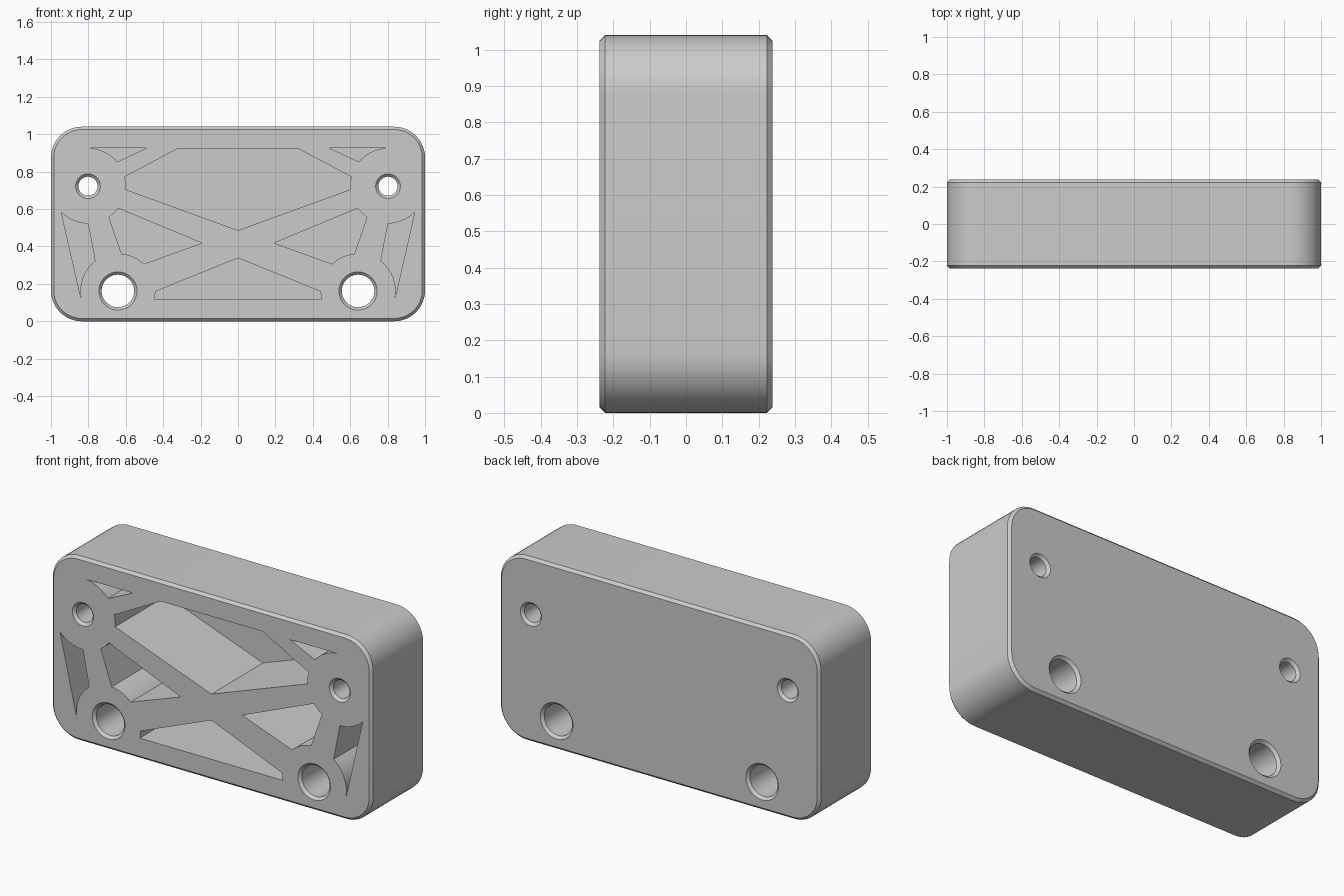
import bpy, bmesh
from math import cos, sin, pi, atan2, hypot

cube = bpy.data.objects.get("Cube")
if cube:
    bpy.data.objects.remove(cube, do_unlink=True)

HALF_W, HEIGHT, HALF_D = 1.0, 1.04, 0.2375
CHAMFER, CORNER, FLOOR_Y = 0.015, 0.165, 0.222
SMALL, LARGE = (0.802, 0.722), (0.642, 0.162)   # hole centres (x, z)

grey = bpy.data.materials.new("grey")
grey.use_nodes = True
grey.diffuse_color = (0.6, 0.6, 0.6, 1)
grey.node_tree.nodes["Principled BSDF"].inputs["Base Color"].default_value = (0.6, 0.6, 0.6, 1)


def loft(bm, rings):
    """Closed solid through (y, outline) rings, each outline in x, z."""
    loops = [[bm.verts.new((x, y, z)) for x, z in pts] for y, pts in rings]
    n = len(loops[0])
    for a, b in zip(loops, loops[1:]):
        for i in range(n):
            j = (i + 1) % n
            bm.faces.new((a[i], a[j], b[j], b[i]))
    bm.faces.new(loops[0])
    bm.faces.new(loops[-1])


def to_object(bm, name):
    bmesh.ops.recalc_face_normals(bm, faces=bm.faces)
    mesh = bpy.data.meshes.new(name)
    bm.to_mesh(mesh)
    bm.free()
    mesh.materials.append(grey)
    obj = bpy.data.objects.new(name, mesh)
    bpy.context.collection.objects.link(obj)
    return obj


def rounded_rect(inset, steps=12):
    r, pts = CORNER - inset, []
    dx, dz, mid = HALF_W - CORNER, HEIGHT / 2 - CORNER, HEIGHT / 2
    for k, (sx, sz) in enumerate([(1, 1), (-1, 1), (-1, -1), (1, -1)]):
        for i in range(steps + 1):
            a = (k + i / steps) * pi / 2
            pts.append((sx * dx + r * cos(a), mid + sz * dz + r * sin(a)))
    return pts


def circle(centre, r, n=48):
    return [(centre[0] + r * cos(2 * pi * i / n), centre[1] + r * sin(2 * pi * i / n))
            for i in range(n)]


def arc(centre, start, end, steps=8):
    """Short arc about a hole centre, from one point to another."""
    (cx, cz), (sx, sz), (ex, ez) = centre, start, end
    a, b = atan2(sz - cz, sx - cx), atan2(ez - cz, ex - cx)
    sweep = (b - a + pi) % (2 * pi) - pi
    r = (hypot(sx - cx, sz - cz) + hypot(ex - cx, ez - cz)) / 2
    return [(cx + r * cos(a + sweep * i / steps), cz + r * sin(a + sweep * i / steps))
            for i in range(steps + 1)]


def mirrored(pts):
    return [(-x, z) for x, z in reversed(pts)]


# Chamfered block
bm = bmesh.new()
loft(bm, [(-HALF_D, rounded_rect(CHAMFER)), (CHAMFER - HALF_D, rounded_rect(0)),
          (HALF_D - CHAMFER, rounded_rect(0)), (HALF_D, rounded_rect(CHAMFER))])
body = to_object(bm, "block_body")

# Pocket outlines: the walls curve around the mounting holes
top_half = [(0.318, 0.925)] + arc(SMALL, (0.605, 0.772), (0.603, 0.705))
bottom_half = arc(LARGE, (0.442, 0.159), (0.447, 0.118))
top_pocket = [(0, 0.486)] + mirrored(top_half) + top_half
bottom_pocket = [(0, 0.338)] + bottom_half + mirrored(bottom_half)
inner_pocket = ([(0.193, 0.418)] + arc(SMALL, (0.641, 0.604), (0.69, 0.556))
                + arc(LARGE, (0.622, 0.361), (0.504, 0.306)))
outer_pocket = (arc(SMALL, (0.946, 0.582), (0.802, 0.524))
                + arc(LARGE, (0.762, 0.32), (0.842, 0.12)))
corner_pocket = [(0.49, 0.925)] + arc(SMALL, (0.79, 0.925), (0.646, 0.853))

# Cutters for pockets and countersunk through holes
bm = bmesh.new()
pockets = [top_pocket, bottom_pocket]
for outline in (inner_pocket, outer_pocket, corner_pocket):
    pockets += [outline, mirrored(outline)]
for outline in pockets:
    loft(bm, [(-0.3, outline), (FLOOR_Y, outline)])
for (x, z), r in ((SMALL, 0.051), (LARGE, 0.087)):
    for side in (-1, 1):
        c = (side * x, z)
        wide, bore = circle(c, r + 2 * CHAMFER), circle(c, r)
        loft(bm, [(-HALF_D - CHAMFER, wide), (CHAMFER - HALF_D, bore),
                  (HALF_D - CHAMFER, bore), (HALF_D + CHAMFER, wide)])
cutter = to_object(bm, "pocket_cutter")
cutter.hide_render = True

cut = body.modifiers.new("pockets_and_holes", "BOOLEAN")
cut.operation, cut.solver, cut.object = "DIFFERENCE", "EXACT", cutter

bpy.ops.object.select_all(action="DESELECT")
body.select_set(True)
bpy.context.view_layer.objects.active = body
bpy.ops.object.modifier_apply(modifier=cut.name)
bpy.data.objects.remove(cutter, do_unlink=True)
bpy.ops.object.shade_smooth_by_angle(angle=pi / 6)
